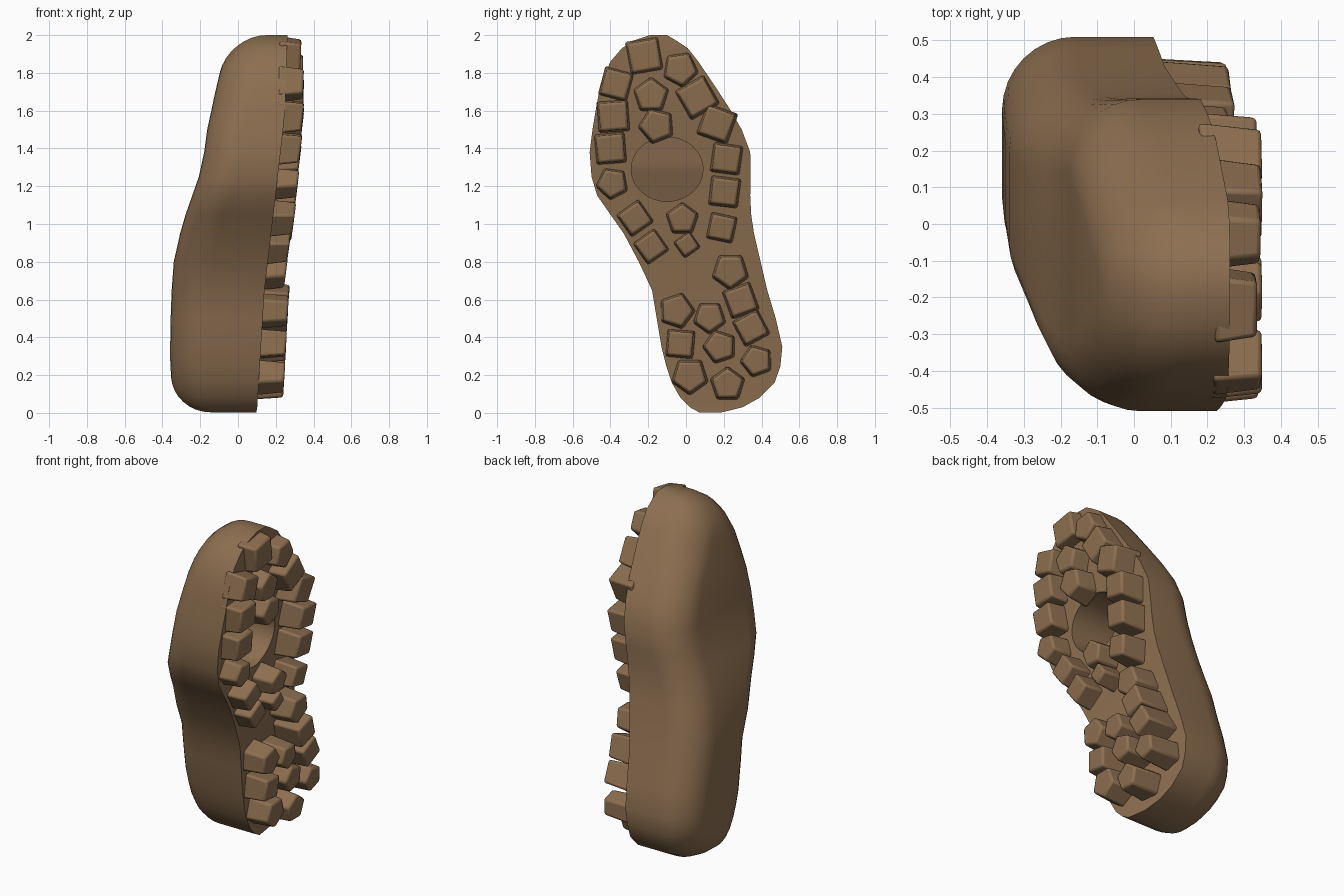
import bpy, bmesh, math

if "Cube" in bpy.data.objects:
    bpy.data.objects.remove(bpy.data.objects["Cube"])

brown = bpy.data.materials.new("brown_rubber")
brown.diffuse_color = (0.265, 0.158, 0.08, 1)
brown.use_nodes = True
brown.node_tree.nodes["Principled BSDF"].inputs["Base Color"].default_value = brown.diffuse_color


def interp(table, v):
    for (a, fa), (b, fb) in zip(table, table[1:]):
        if v <= b:
            t = max(0, (v - a) / (b - a))
            return fa + (fb - fa) * t
    return table[-1][1]


# Depth profiles along the height: tread face, back face, tread height
FRONT = [(0, .1), (.65, .14), (1.2, .205), (1.6, .25), (2, .262)]
BACK = [(0, -.345), (.3, -.36), (.6, -.355), (.8, -.34), (1, -.295), (1.2, -.225),
        (1.3, -.19), (1.5, -.163), (1.7, -.12), (1.85, -.085), (2, -.05)]
LUG = [(0, .135), (.65, .13), (.78, .095), (1, .113), (1.3, .108), (1.8, .09), (2, .055)]


def front(y, z):
    return interp(FRONT, z) - .15 * max(0, y - .05)


def make_object(name, bm):
    bmesh.ops.recalc_face_normals(bm, faces=bm.faces[:])
    me = bpy.data.meshes.new(name)
    bm.to_mesh(me)
    bm.free()
    ob = bpy.data.objects.new(name, me)
    bpy.context.collection.objects.link(ob)
    me.materials.append(brown)
    return ob


def loft(name, rings):
    """Each ring is a left column plus a reversed right column of points."""
    bm = bmesh.new()
    vs = [[bm.verts.new(p) for p in r] for r in rings]
    n = len(vs[0])
    for a, b in zip(vs, vs[1:]):
        for i in range(n):
            j = (i + 1) % n
            bm.faces.new((a[i], a[j], b[j], b[i]))
    for r in (vs[0], vs[-1]):
        for i in range(n // 2 - 1):
            bm.faces.new((r[i], r[i + 1], r[n - 2 - i], r[n - 1 - i]))
    return make_object(name, bm)


def smooth(ob, angle):
    bpy.ops.object.select_all(action='DESELECT')
    ob.select_set(True)
    bpy.context.view_layer.objects.active = ob
    bpy.ops.object.shade_smooth_by_angle(angle=math.radians(angle))


# Sole outline: height, left edge, right edge
ROWS = [(.003, .07, .19), (.03, .02, .3), (.08, -.03, .39), (.16, -.075, .47),
        (.25, -.105, .5), (.35, -.13, .51), (.5, -.155, .475), (.65, -.18, .43),
        (.8, -.25, .395), (.95, -.33, .36), (1.05, -.4, .345), (1.15, -.47, .34),
        (1.25, -.5, .342), (1.38, -.51, .34), (1.5, -.495, .295), (1.62, -.475, .225),
        (1.75, -.45, .14), (1.86, -.4, .065), (1.93, -.34, .01), (1.97, -.28, -.05),
        (2.0, -.19, -.1)]
SPINE = [(z, (a + b) / 2) for z, a, b in ROWS]
outline = [(a, z) for z, a, b in ROWS] + [(b, z) for z, a, b in reversed(ROWS)]


def inset(p, d):
    y, z = p
    tz = min(max(z, .33), 1.66)
    dy, dz = interp(SPINE, tz) - y, tz - z
    k = d / math.hypot(dy, dz)
    return y + dy * k, z + dz * k


# Body: flat tread side, straight walls, rounded back
R = .2
rings = [[(front(y, z), y, z) for y, z in outline]]
for step in range(9):
    a = math.radians(90 * step / 8)
    ring = []
    for p in outline:
        y, z = inset(p, R * (1 - math.cos(a)))
        ring.append((interp(BACK, z) + R * (1 - math.sin(a)), y, z))
    rings.append(ring)
body = loft("sole_body", rings)

# Round well in the ball of the foot, cut nearly through to the back
angs = [math.radians(-86 + 172 * i / 20) for i in range(21)]
circ = [(-.1 - .19 * math.cos(a), 1.29 + .17 * math.sin(a)) for a in angs]
circ += [(-.1 + .19 * math.cos(a), 1.29 + .17 * math.sin(a)) for a in reversed(angs)]
cutter = loft("well_cutter", [[(.6, y, z) for y, z in circ],
                              [(interp(BACK, z) + .02, y, z) for y, z in circ]])
cutter.hide_render = True
mod = body.modifiers.new("well", 'BOOLEAN')
mod.operation, mod.object, mod.solver = 'DIFFERENCE', cutter, 'EXACT'
bpy.context.view_layer.objects.active = body
bpy.ops.object.modifier_apply(modifier=mod.name)
bpy.data.objects.remove(cutter)
smooth(body, 35)

# Tread lugs: y, z, width, turn in degrees, sides
LUGS = [(-.22, 1.89, .17, 10, 4), (-.03, 1.82, .16, -28, 5), (-.37, 1.74, .15, -15, 4),
        (-.185, 1.68, .16, 0, 5), (.06, 1.67, .17, 30, 4), (-.385, 1.57, .16, 4, 4),
        (-.155, 1.52, .16, 22, 5), (.165, 1.53, .165, -20, 4), (-.4, 1.4, .155, 5, 4),
        (.215, 1.345, .15, -8, 4), (-.39, 1.215, .145, 28, 5), (.205, 1.17, .15, -7, 4),
        (-.27, 1.03, .14, 35, 4), (-.02, 1.025, .145, 0, 5), (.19, .98, .135, -12, 4),
        (-.185, .88, .135, 35, 4), (.005, .89, .1, 35, 4), (.235, .75, .165, 36, 5),
        (.29, .595, .15, 20, 4), (-.05, .54, .16, -18, 5), (.125, .505, .145, 36, 5),
        (.345, .45, .145, 28, 4), (-.03, .365, .14, -5, 4), (.18, .35, .15, 18, 5),
        (.375, .275, .145, 20, 5), (.02, .195, .165, 36, 5), (.22, .15, .155, 0, 5)]
bm = bmesh.new()
for cy, cz, w, turn, n in LUGS:
    rad = w / 2 * (1.38 if n == 4 else 1.18)
    pts = []
    for i in range(n):
        a = math.radians(turn + 90 + (45 if n == 4 else 0) + 360 * i / n)
        pts.append((math.cos(a) * rad, math.sin(a) * rad))
    base = [bm.verts.new((front(cy + y, cz + z) - .04, cy + y * 1.1, cz + z * 1.1)) for y, z in pts]
    top = [bm.verts.new((interp(FRONT, cz + z) + interp(LUG, cz), cy + y * .92, cz + z * .92))
           for y, z in pts]
    bm.faces.new(base)
    bm.faces.new(top)
    for i in range(n):
        j = (i + 1) % n
        bm.faces.new((base[i], base[j], top[j], top[i]))
lugs = make_object("tread_lugs", bm)
bev = lugs.modifiers.new("soft_edges", 'BEVEL')
bev.width, bev.segments = .012, 2
smooth(lugs, 35)
